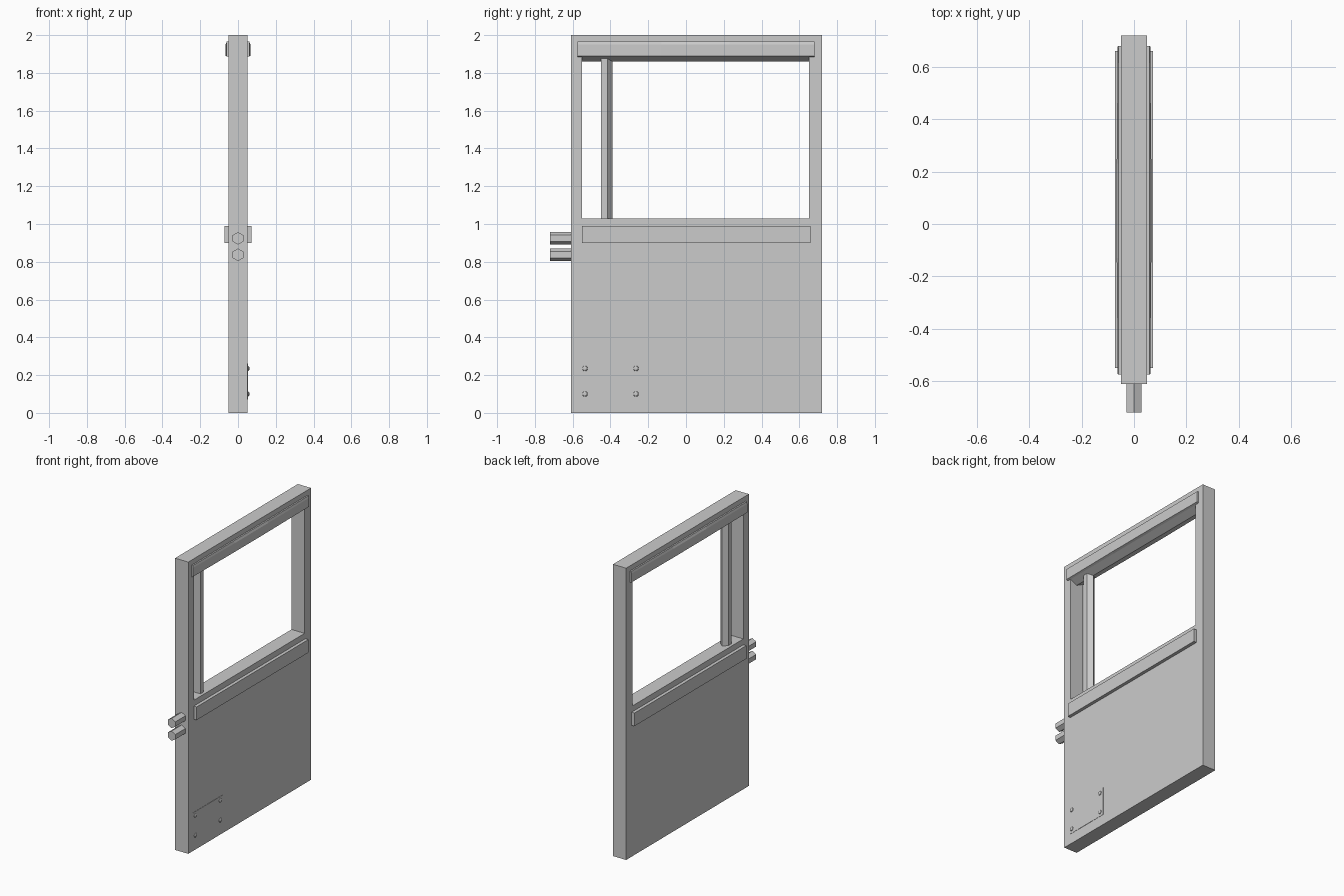
import bpy, bmesh
from math import cos, sin, pi, radians

cube = bpy.data.objects.get("Cube")
if cube:
    bpy.data.objects.remove(cube, do_unlink=True)

GREY = (0.6, 0.6, 0.6, 1)
grey = bpy.data.materials.new("plain_grey")
grey.use_nodes = True
grey.diffuse_color = GREY
grey.node_tree.nodes["Principled BSDF"].inputs["Base Color"].default_value = GREY


def loft(name, sections):
    """Join matching closed cross-sections into a capped solid."""
    bm = bmesh.new()
    rings = [[bm.verts.new(p) for p in s] for s in sections]
    n = len(rings[0])
    for a, b in zip(rings, rings[1:]):
        for i in range(n):
            j = (i + 1) % n
            bm.faces.new((a[i], a[j], b[j], b[i]))
    bm.faces.new(rings[0])
    bm.faces.new(rings[-1])
    bmesh.ops.recalc_face_normals(bm, faces=bm.faces)
    mesh = bpy.data.meshes.new(name)
    bm.to_mesh(mesh)
    bm.free()
    mesh.materials.append(grey)
    obj = bpy.data.objects.new(name, mesh)
    bpy.context.collection.objects.link(obj)
    return obj


def along_y(name, profile, y0, y1):
    return loft(name, [[(x, y, z) for x, z in profile] for y in (y0, y1)])


def box(name, x0, x1, y0, y1, z0, z1):
    return along_y(name, [(x0, z0), (x1, z0), (x1, z1), (x0, z1)], y0, y1)


# Door slab with a window cut through it; the window head is a shallow V
T = 0.05
slab = box("door_slab", -T, T, -0.61, 0.72, 0, 2)
cutter = along_y("window_cutter",
                 [(-0.1, 1.03), (0.1, 1.03), (0.1, 1.91), (0, 1.86), (-0.1, 1.91)],
                 -0.55, 0.65)
cutter.hide_render = True
cutter.hide_viewport = True
cut = slab.modifiers.new("window", 'BOOLEAN')
cut.operation = 'DIFFERENCE'
cut.solver = 'EXACT'
cut.object = cutter
bpy.context.view_layer.update()
opened = bpy.data.meshes.new_from_object(
    slab.evaluated_get(bpy.context.evaluated_depsgraph_get()))
slab.modifiers.clear()
slab.data = opened
bpy.data.objects.remove(cutter, do_unlink=True)

# Window divider with one pointed edge
divider = [(0.03, -0.45), (0.03, -0.415), (0, -0.39), (-0.03, -0.415), (-0.03, -0.45)]
loft("window_divider", [[(x, y, z) for x, y in divider] for z in (1.03, 1.875)])

# Rails on both faces; the upper ones swell slightly in the middle
for side, s in (("left", 1), ("right", -1)):
    box(side + "_belt_rail", s * T, s * 0.072, -0.55, 0.66, 0.9, 0.99)
    sections = []
    for y, out in ((-0.575, 0.062), (-0.13, 0.066), (0.23, 0.066), (0.68, 0.062)):
        profile = [(T, 1.885), (out, 1.89), (out, 1.95), (0.06, 1.965), (T, 1.965)]
        sections.append([(s * x, y, z) for x, z in profile])
    loft(side + "_head_rail", sections)

# Hexagonal latch bolts on the front edge
for name, zc in (("upper_latch_bolt", 0.924), ("lower_latch_bolt", 0.837)):
    hexagon = [(0.033 * sin(k * pi / 3), zc + 0.033 * cos(k * pi / 3)) for k in range(6)]
    along_y(name, hexagon, -0.72, -0.61)

# Small plate held by four rivets
box("corner_plate", T, T + 0.002, -0.56, -0.235, 0.07, 0.262)
for y in (-0.535, -0.265):
    for z in (0.1, 0.235):
        rings = []
        for x, r in ((T, 0.015), (0.056, 0.013), (0.06, 0.007)):
            rings.append([(x, y + r * cos(k * pi / 6), z + r * sin(k * pi / 6))
                          for k in range(12)])
        rivet = loft("plate_rivet", rings)
        rivet.data.shade_smooth()
        rivet.data.set_sharp_from_angle(angle=radians(30))
